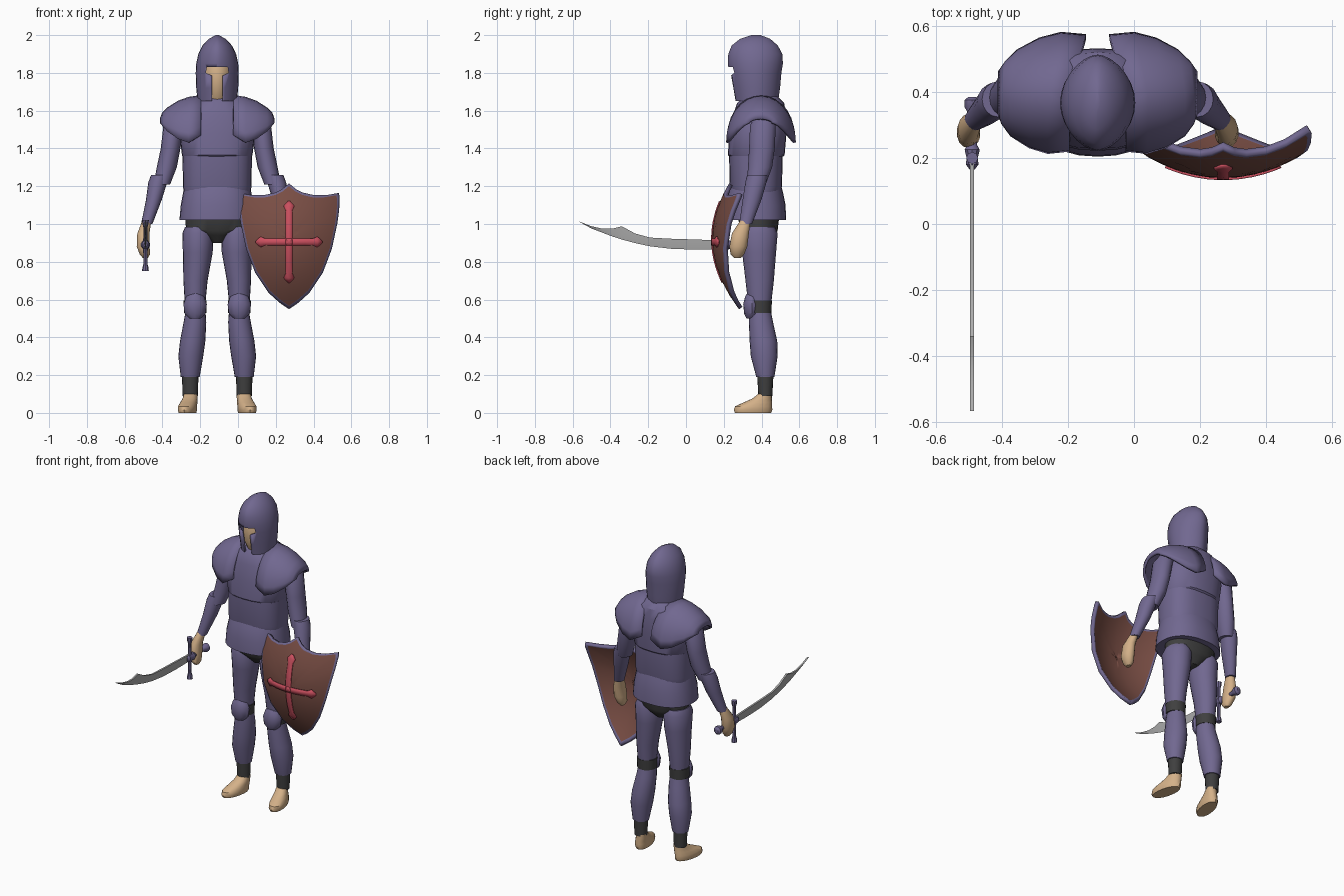
import bpy, bmesh, math
from mathutils import Vector

CX = -0.11  # centre line of the body


def material(name, rgb):
    m = bpy.data.materials.new(name)
    m.diffuse_color = (*rgb, 1)
    return m


PURPLE = material("purple armour", (0.165, 0.138, 0.28))
SKIN = material("skin", (0.66, 0.44, 0.25))
DARK = material("dark cloth", (0.05, 0.05, 0.05))
BROWN = material("shield brown", (0.19, 0.075, 0.058))
RED = material("cross red", (0.60, 0.08, 0.115))
STEEL = material("blade steel", (0.42, 0.42, 0.42))


def skin(name, rings, mat, closed=True, caps=True, loc=(0, 0, 0), angle=35):
    """Join equal rings of points into a surface."""
    bm = bmesh.new()
    vs = [[bm.verts.new(p) for p in r] for r in rings]
    n = len(rings[0])
    for a, b in zip(vs, vs[1:]):
        for i in range(n if closed else n - 1):
            j = (i + 1) % n
            bm.faces.new((a[i], a[j], b[j], b[i]))
    if caps:
        bm.faces.new(vs[0])
        bm.faces.new(vs[-1])
    bmesh.ops.recalc_face_normals(bm, faces=bm.faces)
    me = bpy.data.meshes.new(name)
    bm.to_mesh(me)
    bm.free()
    ob = bpy.data.objects.new(name, me)
    bpy.context.collection.objects.link(ob)
    me.materials.append(mat)
    ob.location = loc
    bpy.ops.object.select_all(action='DESELECT')
    ob.select_set(True)
    bpy.context.view_layer.objects.active = ob
    bpy.ops.object.shade_smooth_by_angle(angle=math.radians(angle))
    return ob


def spow(v, e):
    return math.copysign(abs(v) ** e, v)


def loft(name, rows, mat, n=20, ex=1, ey=1, caps=True, loc=(CX, 0, 0), mirror=False, angle=35):
    """Level ellipses, rows of (z, centre x, centre y, radius x, radius y)."""
    rings = []
    for z, x, y, rx, ry in rows:
        angs = [2 * math.pi * i / n for i in range(n)]
        rings.append([(x + rx * spow(math.sin(a), ex), y - ry * spow(math.cos(a), ey), z) for a in angs])
    ob = skin(name, rings, mat, True, caps, loc, angle)
    if mirror:
        ob.modifiers.new("mirror", 'MIRROR')
    return ob


def solidify(ob, t, offset=-1.0):
    m = ob.modifiers.new("thickness", 'SOLIDIFY')
    m.thickness, m.offset = t, offset


# Head and helmet with a T-shaped opening
loft("head", [(1.58, 0, .39, .055, .06), (1.66, 0, .38, .06, .09), (1.72, 0, .365, .075, .105),
              (1.82, 0, .375, .085, .115), (1.9, 0, .38, .07, .09), (1.95, 0, .38, .03, .04)], SKIN)
helmet = loft("helmet", [(1.65, 0, .372, .104, .116), (1.72, 0, .371, .111, .127), (1.8, 0, .367, .114, .138),
                         (1.85, 0, .367, .111, .146), (1.9, 0, .367, .1, .143), (1.945, 0, .364, .078, .122),
                         (1.98, 0, .366, .045, .08), (2.0, 0, .37, .008, .025)], PURPLE, 28, ex=1.2)
bm = bmesh.new()
bm.from_mesh(helmet.data)
bmesh.ops.delete(bm, geom=[f for f in bm.faces if f.calc_center_median().z < 1.655], context='FACES_ONLY')
bm.to_mesh(helmet.data)
bm.free()
solidify(helmet, 0.014)
tee = [(-.026, 1.6), (.026, 1.6), (.028, 1.785), (.06, 1.8), (.055, 1.832),
       (-.055, 1.832), (-.06, 1.8), (-.028, 1.785)]
cutter = skin("visor_cutter", [[(x, y, z) for x, z in tee] for y in (.1, .31)], PURPLE, loc=(CX, 0, 0))
cutter.hide_render = True
cutter.hide_viewport = False
cutter.display_type = 'WIRE'
cut = helmet.modifiers.new("visor", 'BOOLEAN')
cut.operation, cut.object, cut.solver = 'DIFFERENCE', cutter, 'EXACT'

# Torso: breastplate, waist, skirt and hips
loft("breastplate", [(1.345, 0, .37, .178, .13), (1.365, 0, .372, .187, .15), (1.48, 0, .38, .2, .152),
                     (1.58, 0, .39, .18, .14), (1.64, 0, .395, .125, .125), (1.675, 0, .395, .085, .09)],
     PURPLE, 28, ex=.8, ey=.85)
loft("waist_plate", [(1.17, 0, .37, .178, .13), (1.2, 0, .37, .181, .138), (1.36, 0, .37, .184, .142)],
     PURPLE, 28, ex=.75, ey=.8)
loft("skirt", [(1.02, 0, .367, .2, .163), (1.1, 0, .367, .193, .16), (1.17, 0, .368, .18, .145),
               (1.21, 0, .37, .172, .132)], PURPLE, 28, ex=.85, ey=.9)
loft("hips", [(.9, 0, .39, .03, .05), (.94, 0, .39, .1, .085), (.965, 0, .385, .165, .1),
              (1.05, 0, .385, .17, .11)], DARK, 24, ex=.85)

# Shoulder shells, arched from front to back: (x, top, base, half depth)
arches = [(.085, 1.675, 1.47, .17), (.15, 1.665, 1.43, .177), (.205, 1.645, 1.45, .16),
          (.26, 1.61, 1.49, .125), (.285, 1.585, 1.52, .09), (.296, 1.555, 1.535, .06)]
rings = []
for k, (x, top, base, d) in enumerate(arches):
    ring = []
    for i in range(15):
        a = math.pi * i / 14
        back = max(0, -math.cos(a))
        ring.append((x - .05 * back * (1 - k / 5), .397 - d * math.cos(a), base + (top - base) * math.sin(a)))
    rings.append(ring)
pauldron = skin("shoulder_plate", rings, PURPLE, closed=False, caps=False, loc=(CX, 0, 0), angle=45)
solidify(pauldron, 0.016, 0)
pauldron.modifiers.new("mirror", 'MIRROR')

# Arms and hands
loft("upper_arm", [(1.57, .2, .41, .05, .05), (1.52, .23, .407, .055, .068), (1.4, .247, .402, .052, .068),
                   (1.3, .267, .392, .053, .064), (1.21, .293, .372, .044, .05)], PURPLE, 16, mirror=True)
loft("forearm", [(1.26, .302, .378, .048, .054), (1.22, .315, .37, .05, .056), (1.13, .335, .35, .042, .05),
                 (1.0, .373, .316, .03, .034)], PURPLE, 16, mirror=True)
loft("hand", [(1.02, .372, .315, .024, .027), (.95, .391, .288, .033, .045), (.88, .392, .277, .035, .047),
              (.84, .383, .272, .028, .036), (.82, .38, .272, .014, .018)], SKIN, 14, mirror=True)

# Legs
loft("thigh_plate", [(.985, .1, .385, .07, .085), (.95, .102, .385, .083, .1), (.85, .103, .387, .079, .09),
                     (.7, .115, .39, .064, .075), (.585, .117, .39, .055, .062)], PURPLE, mirror=True)
loft("knee_band", [(.53, .117, .392, .059, .06), (.595, .117, .392, .061, .063)], DARK, mirror=True)
loft("knee_cap", [(.5, .117, .35, .03, .03), (.525, .117, .348, .055, .04), (.575, .117, .35, .062, .047),
                  (.615, .117, .35, .048, .037), (.645, .117, .35, .01, .02)], PURPLE, 12, mirror=True)
loft("shin_plate", [(.535, .115, .392, .053, .058), (.48, .118, .397, .06, .064), (.38, .13, .41, .067, .073),
                    (.3, .14, .414, .066, .071), (.19, .143, .42, .05, .048)], PURPLE, mirror=True)
loft("ankle_cloth", [(.2, .143, .42, .044, .043), (.09, .143, .42, .04, .037)], DARK, 16, mirror=True)
foot = loft("foot", [(0, .15, .355, .044, .096), (.015, .15, .355, .048, .102), (.035, .15, .358, .048, .098),
                     (.055, .147, .38, .043, .076), (.075, .144, .402, .039, .052),
                     (.1, .143, .418, .036, .036)], SKIN, 18, ey=.9, mirror=True)
for v in foot.data.vertices:  # turn the toes outward
    v.co.x += (.4 - v.co.y) * .17

# Sword: curved blade stations (y, top, bottom), grip and cross guard
stations = [(.2, .912, .865), (.05, .918, .864), (-.08, .922, .869), (-.19, .928, .882), (-.27, .95, .899),
            (-.34, .988, .918), (-.39, .975, .934), (-.44, .975, .953), (-.5, .988, .976), (-.566, 1.013, 1.012)]
skin("sword_blade", [[(-.006, y, t), (.006, y, t), (.003, y, (t + 2 * b) / 3), (0, y, b), (-.003, y, (t + 2 * b) / 3)]
                     for y, t, b in stations], STEEL, loc=(-.49, 0, 0))
grip = loft("sword_grip", [(-.385, 0, 0, .012, .012), (-.375, 0, 0, .025, .027), (-.355, 0, 0, .025, .027),
                           (-.335, 0, 0, .013, .014), (-.24, 0, 0, .015, .017), (-.225, 0, 0, .024, .026),
                           (-.2, 0, 0, .018, .022), (-.18, 0, 0, .02, .024), (-.165, 0, 0, .008, .014)],
            PURPLE, 10, loc=(-.49, 0, .89))
grip.rotation_euler.x = math.radians(90)
loft("sword_guard", [(.75, 0, .2, .018, .018), (.77, 0, .2, .016, .016), (.79, 0, .2, .01, .01),
                     (.86, 0, .2, .012, .012), (.885, 0, .2, .018, .02), (.91, 0, .2, .012, .012),
                     (.98, 0, .2, .01, .01), (1.0, 0, .2, .016, .016), (1.02, 0, .2, .018, .018)],
     PURPLE, 8, loc=(-.49, 0, 0))


# Shield: curved heater shape with a purple rim
def bow(dx, z):
    return .15 + 1.2 * dx * dx + 1.05 * (z - .92) ** 2


half = [(.035, 1.18), (.07, 1.162), (.13, 1.148), (.19, 1.148), (.258, 1.16), (.263, 1.14), (.26, 1.07), (.25, 1.0),
        (.222, .87), (.175, .745), (.105, .64), (.05, .59)]
outline = [(0, 1.21)] + half + [(0, .555)] + [(-x, z) for x, z in reversed(half)]
rings = []
for t in (1, .95, .8, .6, .4, .2, .02):
    pts = [(x * t, .92 + (z - .92) * t) for x, z in outline]
    rings.append([(x, bow(x, z), z) for x, z in pts])
capless = rings[:-1] + [[(0, bow(0, .92), .92)] * len(outline)]
shield = skin("shield", capless, BROWN, caps=False, loc=(.27, 0, 0))
shield.data.materials.append(PURPLE)
for f in shield.data.polygons:
    f.material_index = int(f.index < len(outline))
solidify(shield, 0.022, 0)

# Red cross with flared ends, laid on the shield
for name, length, upright in (("cross_upright", .215, True), ("cross_bar", .175, False)):
    ends = [(length, .006), (length - .025, .028), (length - .05, .017)]
    steps = ends + [(length * k, .018) for k in (.5, .25, 0, -.25, -.5)] + [(-t, w) for t, w in reversed(ends)]
    rows = []
    for t, w in steps:
        flat = [(s * w, .905 + t) if upright else (t, .905 + s * w) for s in (-1, 0, 1)]
        rows.append([(x, bow(x, z) - .014, z) for x, z in flat])
    solidify(skin(name, rows, RED, closed=False, caps=False, loc=(.27, 0, 0)), 0.007, 0)
